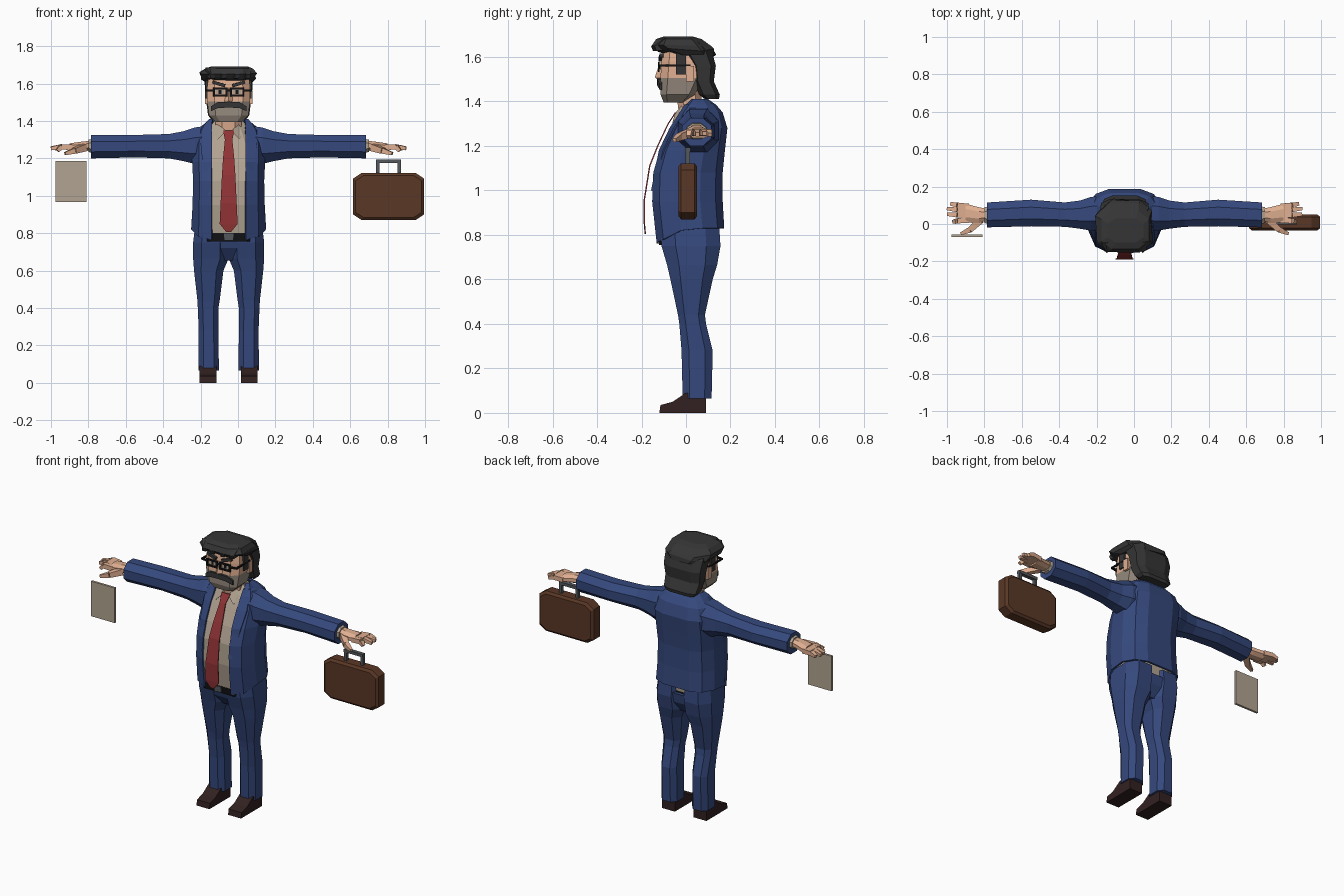
import bpy, bmesh, random
from mathutils import Vector

random.seed(4)
C = -0.05  # centre line of the figure


def material(name, r, g, b):
    m = bpy.data.materials.new(name)
    m.diffuse_color = [(v / 255) ** 2.2 for v in (r, g, b)] + [1]
    return m


SUIT = material("navy cloth", 56, 74, 124)
SHIRT = material("beige shirt", 176, 162, 144)
TIE = material("red tie", 142, 54, 56)
SKIN = material("skin", 224, 174, 144)
STUBBLE = material("grey stubble", 150, 138, 126)
HAIR = material("dark hair", 56, 56, 57)
BLACK = material("black", 26, 26, 28)
LEATHER = material("brown leather", 90, 58, 42)
SHOE = material("dark shoe", 54, 38, 38)
METAL = material("grey metal", 84, 88, 92)


def loft(name, rings, mat, closed=True):
    """Skin a list of equal point rings; closed rings also get end caps."""
    bm = bmesh.new()
    vs = [[bm.verts.new(p) for p in r] for r in rings]
    n = len(rings[0])
    for a, b in zip(vs, vs[1:]):
        for i in range(n if closed else n - 1):
            j = (i + 1) % n
            bm.faces.new((a[i], a[j], b[j], b[i]))
    if closed:
        bm.faces.new(vs[0])
        bm.faces.new(vs[-1])
        bmesh.ops.recalc_face_normals(bm, faces=bm.faces)
    me = bpy.data.meshes.new(name)
    bm.to_mesh(me)
    bm.free()
    me.materials.append(mat)
    ob = bpy.data.objects.new(name, me)
    bpy.context.collection.objects.link(ob)
    return ob


def octagon(a0, a1, b0, b1, c=0.25):
    """Chamfered rectangle; c is the cut as a share of each side."""
    da, db = (a1 - a0) * c, (b1 - b0) * c
    return [(a0 + da, b0), (a1 - da, b0), (a1, b0 + db), (a1, b1 - db),
            (a1 - da, b1), (a0 + da, b1), (a0, b1 - db), (a0, b0 + db)]


def stack(name, rows, mat, c=0.25, s=1):
    """Vertical loft, rows of (z, x0, x1, y0, y1) about the centre line."""
    return loft(name, [[(C + s * x, y, z) for x, y in octagon(x0, x1, y0, y1, c)]
                       for z, x0, x1, y0, y1 in rows], mat)


def along_x(name, rows, mat, s, c=0.28):
    """Sideways loft, rows of (x, y0, y1, z0, z1), s picks the side."""
    return loft(name, [[(C + s * x, y, z) for y, z in octagon(y0, y1, z0, z1, c)]
                       for x, y0, y1, z0, z1 in rows], mat)


def box(name, x0, x1, y0, y1, z0, z1, mat):
    return loft(name, [[(x0, y0, z), (x1, y0, z), (x1, y1, z), (x0, y1, z)]
                       for z in (z0, z1)], mat)


def bar(name, p, q, w0, w1, mat):
    """Tapered square rod from p to q."""
    p, q = Vector(p), Vector(q)
    d = (q - p).normalized()
    u = d.cross(Vector((0, 0, 1)) if abs(d.z) < 0.9 else Vector((0, 1, 0))).normalized()
    v = d.cross(u)
    return loft(name, [[o + u * w * a + v * w * b for a, b in ((-1, -1), (1, -1), (1, 1), (-1, 1))]
                       for o, w in ((p, w0), (q, w1))], mat)


# Jacket: open-fronted shell, hem dipping towards the front
rings = []
for k, (z, rx, yf, yb) in enumerate([
        (0.83, .20, -.132, .172), (0.95, .193, -.152, .165), (1.08, .19, -.147, .165),
        (1.18, .195, -.118, .175), (1.28, .195, -.07, .186), (1.35, .17, -.03, .165),
        (1.385, .13, .0, .135), (1.41, .095, .025, .10)]):
    d = yb - yf
    gap = min(.092, rx * .9)
    half = [(gap, yf, -.065), ((gap + rx) / 2 + .015, yf + .1 * d, -.05), (rx, yf + .36 * d, -.01),
            (rx, yf + .68 * d, 0), (rx * .8, yf + .9 * d, 0), (rx * .45, yb, 0)]
    pts = half + [(-x, y, dz) for x, y, dz in reversed(half)]
    rings.append([(C + x, y, z + (dz if k == 0 else 0)) for x, y, dz in pts])
jacket = loft("jacket", rings, SUIT, closed=False)
mod = jacket.modifiers.new("thickness", 'SOLIDIFY')
mod.thickness, mod.offset = .012, -1

# Lapels: narrow folded strips beside the shirt
for s in (-1, 1):
    path = [(1.385, .09, .125, .0), (1.28, .09, .15, -.068), (1.18, .09, .14, -.116), (1.0, .092, .115, -.151)]
    lap = loft("lapel", [[(C + s * a, y - .006, z), (C + s * b, y + .012, z), (C + s * b, y + .03, z),
                          (C + s * a, y + .01, z)] for z, a, b, y in path], SUIT)

# Shirt, collar, belt
stack("shirt", [(.79, -.16, .16, -.125, .13), (.95, -.165, .165, -.145, .14), (1.08, -.165, .165, -.14, .14),
                (1.18, -.165, .165, -.11, .15), (1.28, -.16, .16, -.064, .15), (1.35, -.12, .12, -.03, .13),
                (1.40, -.075, .075, .0, .09)], SHIRT, .22)
for s in (-1, 1):
    loft("shirt_collar", [[(C + s * x, y + t, z) for x, y, z in
                           ((.015, -.05, 1.345), (.06, -.062, 1.30), (.09, -.02, 1.35), (.08, .04, 1.40),
                            (.055, -.015, 1.39))] for t in (0, .012)], SHIRT)
stack("belt", [(.755, -.165, .165, -.122, .13), (.80, -.165, .165, -.128, .13)], BLACK, .2)
box("belt_buckle", C - .025, C + .025, -.133, -.125, .762, .797, METAL)

# Tie: thin strip hanging in front of the shirt
loft("tie", [[(C - w, y, z), (C + w, y, z), (C + w, y + .006, z), (C - w, y + .006, z)]
             for z, w, y in [(1.35, .03, -.05), (1.30, .02, -.083), (1.20, .03, -.13), (1.11, .036, -.166),
                             (.96, .043, -.19), (.85, .048, -.19), (.805, .012, -.186)]], TIE)

for s in (-1, 1):
    # Sleeve, cuff
    along_x("sleeve", [(.11, -.03, .15, 1.17, 1.375), (.18, -.035, .145, 1.17, 1.365),
                       (.24, -.025, .125, 1.185, 1.345), (.32, -.015, .115, 1.20, 1.33),
                       (.50, -.012, .13, 1.205, 1.325), (.735, -.018, .115, 1.20, 1.325)], SUIT, s)
    along_x("shirt_cuff", [(.72, .0, .095, 1.225, 1.305), (.75, .005, .09, 1.235, 1.30)], SHIRT, s)
    # Hand
    along_x("palm", [(.73, .02, .08, 1.245, 1.295), (.78, .005, .09, 1.24, 1.29),
                     (.85, .008, .108, 1.235, 1.28)], SKIN, s)
    for y0, y1, tip, z in ((.094, .108, .93, 1.25), (.07, .083, .95, 1.255),
                           (.045, .052, .948, 1.252), (.021, .012, .915, 1.24)):
        mid = (C + s * .895, (y0 + y1) / 2, 1.262)
        bar("finger", (C + s * .835, y0, 1.258), mid, .0145, .0135, SKIN)
        bar("fingertip", mid, (C + s * tip, y1, z), .0135, .009, SKIN)
    bar("thumb", (C + s * .77, .02, 1.258), (C + s * .825, -.03, 1.24), .019, .015, SKIN)
    bar("thumb_tip", (C + s * .825, -.03, 1.24), (C + s * .875, -.052, 1.225), .015, .008, SKIN)
    # Trouser leg
    stack("trouser_leg", [(.065, .052, .162, -.015, .115), (.28, .055, .16, -.02, .12),
                          (.40, .055, .165, -.03, .09), (.44, .048, .167, -.036, .085),
                          (.60, .028, .185, -.07, .12), (.665, .0, .19, -.085, .14),
                          (.75, .0, .19, -.11, .155), (.83, .0, .18, -.115, .15)], SUIT, .24, s)
    # Shoe: side outline swept across its width
    outline = [(-.12, 0), (.09, 0), (.09, .09), (0, .09), (-.06, .05), (-.115, .035)]
    loft("shoe", [[(C + s * x, y, z) for y, z in outline] for x in (.065, .155)], SHOE)
stack("trouser_seat", [(.655, -.05, .05, -.05, .10), (.72, -.13, .13, -.10, .14),
                       (.78, -.16, .16, -.118, .15)], SUIT)

# Neck and head, lower face stubbled
stack("neck", [(1.33, -.07, .07, -.03, .07), (1.45, -.07, .07, -.045, .07)], SKIN)
head = stack("head", [(1.395, -.07, .07, -.10, .0), (1.43, -.105, .105, -.114, .04), (1.505, -.115, .115, -.115, .08),
                      (1.58, -.115, .115, -.11, .09), (1.66, -.105, .105, -.10, .08)], SKIN, .17)
head.data.materials.append(STUBBLE)
for f in head.data.polygons:
    f.material_index = int(f.center.z < 1.5 and f.center.y < .05)
loft("nose", [[(C - w, -.11, z), (C, y, z), (C + w, -.11, z)]
              for z, w, y in ((1.495, .028, -.125), (1.51, .026, -.14), (1.575, .012, -.118))], SKIN)
for s in (-1, 1):
    box("ear", C + s * .11, C + s * .127, .0, .035, 1.49, 1.56, SKIN)
    # Moustache half
    loft("moustache", [[(C + s * x, -.108, a), (C + s * x, y, a), (C + s * x, y, b), (C + s * x, -.108, b)]
                       for x, y, a, b in ((0, -.13, 1.472, 1.503), (.06, -.128, 1.468, 1.5),
                                          (.095, -.118, 1.452, 1.478))], HAIR)
    # Brow
    bar("brow", (C + s * .02, -.115, 1.588), (C + s * .085, -.11, 1.608), .009, .008, HAIR)
    # Eye and glasses
    x0, x1 = sorted((C + s * .012, C + s * .078))
    m = (x0 + x1) / 2
    box("eye", m - .024, m + .024, -.117, -.108, 1.543, 1.567, SHIRT)
    box("pupil", m - .008, m + .008, -.119, -.116, 1.545, 1.566, BLACK)
    for z in (1.537, 1.573):
        box("glasses_rim", x0, x1, -.126, -.118, z - .005, z + .005, BLACK)
    for x in (x0, x1):
        box("glasses_side", x - .005, x + .005, -.126, -.118, 1.532, 1.578, BLACK)
    bar("glasses_hinge", (C + s * .078, -.121, 1.562), (C + s * .119, -.115, 1.562), .005, .005, BLACK)
    bar("glasses_temple", (C + s * .119, -.118, 1.562), (C + s * .119, .02, 1.562), .005, .005, BLACK)
    # Sideburn
    box("sideburn", C + s * .10, C + s * .123, -.045, .0, 1.52, 1.63, HAIR)
box("glasses_bridge", C - .014, C + .014, -.126, -.118, 1.558, 1.567, BLACK)

# Hair: swept cap with a ragged outline, and a long back section
cap = stack("hair_top", [(1.605, -.122, .122, -.06, .13), (1.63, -.143, .14, -.128, .125),
                         (1.655, -.15, .143, -.152, .105), (1.68, -.125, .13, -.135, .07),
                         (1.692, -.09, .10, -.10, .03)], HAIR, .22)
for v in cap.data.vertices:
    if v.co.z < 1.67:
        v.co += Vector([random.uniform(-.009, .009) for _ in range(3)])
stack("hair_back", [(1.41, -.095, .095, .085, .148), (1.43, -.11, .11, .06, .152), (1.49, -.118, .118, .035, .125),
                    (1.56, -.126, .126, .025, .134), (1.63, -.13, .13, -.02, .115),
                    (1.67, -.11, .11, -.02, .07)], HAIR, .2)
for x, tip in ((-.10, -.145), (-.04, -.15), (.03, -.15), (.09, -.14)):
    bar("fringe_tuft", (C + x, -.09, 1.66), (C + x + .015, tip, 1.638), .028, .012, HAIR)

# Briefcase with bevelled faces and a handle
rim = [(-.034, .014), (-.022, 0), (.038, 0), (.05, .014)]
loft("briefcase", [[(x, y, z) for x, z in octagon(.615 + i, .995 - i, .87 + i, 1.122 - i, .12)]
                   for y, i in rim], LEATHER)
for x in (.748, .862):
    box("handle_post", x - .009, x + .009, -.002, .018, 1.11, 1.18, METAL)
box("handle_grip", .739, .871, -.004, .02, 1.175, 1.193, METAL)

# Sheet of paper
box("paper", -.975, -.81, -.07, -.056, .967, 1.187, SHIRT)
